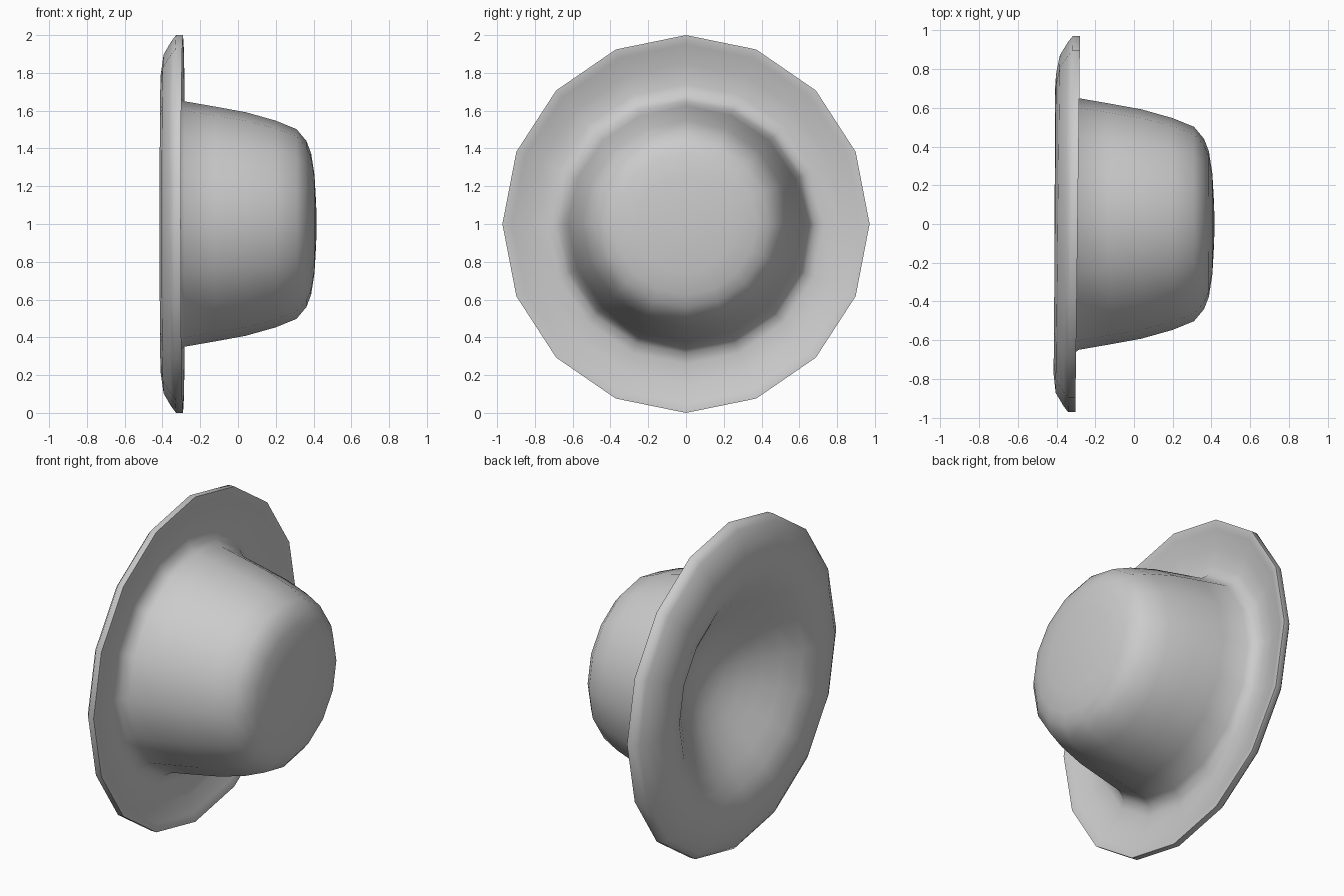
import bpy, bmesh
from math import sin, cos, pi, radians

cube = bpy.data.objects.get("Cube")
if cube:
    bpy.data.objects.remove(cube, do_unlink=True)

SIDES = 16

# One flat grey for the whole hat
felt = bpy.data.materials.new("grey_felt")
felt.use_nodes = True
grey = (0.6, 0.6, 0.6, 1)
felt.diffuse_color = grey
felt.node_tree.nodes["Principled BSDF"].inputs["Base Color"].default_value = grey

# Profiles as (position along x axis, radius)
crown = [(0.416, 0), (0.414, 0.1), (0.405, 0.26), (0.387, 0.375),
         (0.362, 0.44), (0.31, 0.502), (0.2, 0.547), (0.04, 0.592),
         (-0.13, 0.623), (-0.285, 0.65)]
# Brim: dished front, thin rim, bevelled back
brim = [(-0.328, 0.685), (-0.342, 0.74), (-0.33, 0.85), (-0.302, 0.95),
        (-0.292, 0.98), (-0.291, 1.0), (-0.328, 1.0), (-0.353, 0.967),
        (-0.394, 0.897), (-0.409, 0.79), (-0.41, 0.7)]
# Wide shallow hollow in the back
hollow = [(-0.375, 0.6), (-0.312, 0.5), (-0.245, 0.4), (-0.182, 0.3),
          (-0.132, 0.2), (-0.102, 0.1), (-0.093, 0)]


def ring(bm, x, r):
    """Ring of vertices; the brim is slightly oval and slightly tilted."""
    w = min(max((r - 0.66) / 0.2, 0), 1)
    verts = []
    for i in range(SIDES):
        a = 2 * pi * i / SIDES
        y = r * sin(a) * (1 - 0.028 * w)
        verts.append(bm.verts.new((x + 0.0125 * y * w, y, 1 + r * cos(a))))
    return verts


# Revolve the profile around the x axis
bm = bmesh.new()
rings = [ring(bm, x, r) for x, r in crown + brim + hollow]
for a, b in zip(rings, rings[1:]):
    for i in range(SIDES):
        j = (i + 1) % SIDES
        bm.faces.new((a[i], a[j], b[j], b[i]))
bmesh.ops.remove_doubles(bm, verts=bm.verts, dist=0.0005)
bmesh.ops.recalc_face_normals(bm, faces=bm.faces)

mesh = bpy.data.meshes.new("brimmed_hat")
bm.to_mesh(mesh)
bm.free()
mesh.materials.append(felt)
hat = bpy.data.objects.new("brimmed_hat", mesh)
bpy.context.collection.objects.link(hat)

# Smooth shading, keeping the front rim edge crisp
bpy.ops.object.select_all(action='DESELECT')
hat.select_set(True)
bpy.context.view_layer.objects.active = hat
bpy.ops.object.shade_smooth_by_angle(angle=radians(80))
